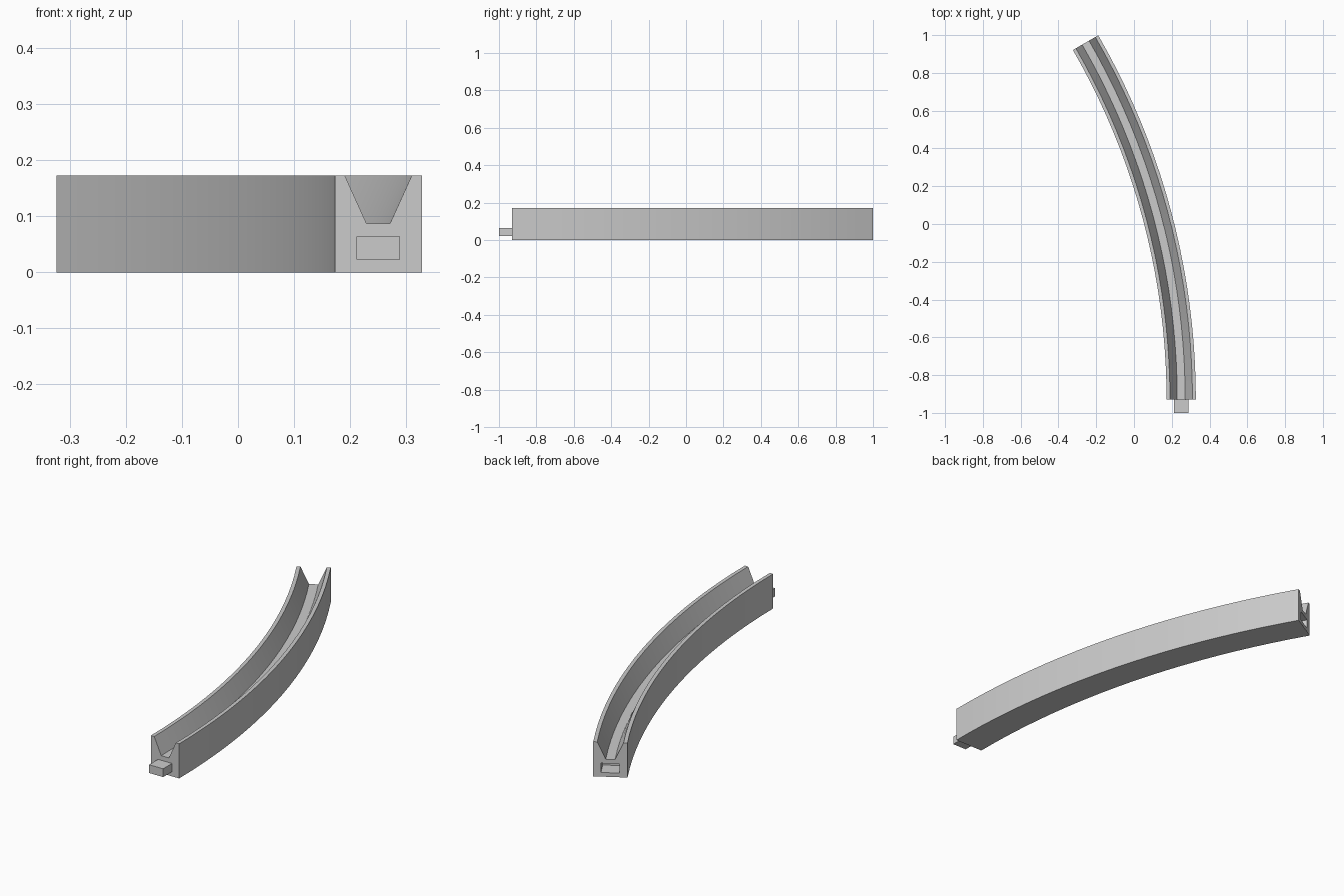
import bpy
import bmesh
import math
from mathutils import Matrix, Vector

old = bpy.data.objects.get("Cube")
if old:
    bpy.data.objects.remove(old, do_unlink=True)

RADIUS, SWEEP, SEGMENTS = 3.78, math.radians(30), 20
START = Vector((0.25, -0.93, 0))
PIVOT = START - Vector((RADIUS, 0, 0))

grey = bpy.data.materials.new("light grey")
grey.use_nodes = True
grey.diffuse_color = (0.6, 0.6, 0.6, 1)
grey.node_tree.nodes["Principled BSDF"].inputs["Base Color"].default_value = (0.6, 0.6, 0.6, 1)


def make_object(name, bm):
    bmesh.ops.recalc_face_normals(bm, faces=bm.faces)
    mesh = bpy.data.meshes.new(name)
    bm.to_mesh(mesh)
    bm.free()
    mesh.materials.append(grey)
    obj = bpy.data.objects.new(name, mesh)
    bpy.context.collection.objects.link(obj)
    return obj


def activate(obj):
    bpy.ops.object.select_all(action='DESELECT')
    obj.select_set(True)
    bpy.context.view_layer.objects.active = obj


def along(angle):
    """Frame on the arc: local x points outward, local y along the track."""
    return Matrix.Translation(PIVOT) @ Matrix.Rotation(angle, 4, 'Z') @ Matrix.Translation((RADIUS, 0, 0))


def make_box(name, size, centre, frame):
    bm = bmesh.new()
    bmesh.ops.create_cube(bm, size=1)
    bm.transform(frame @ Matrix.Translation(centre) @ Matrix.Diagonal((*size, 1)))
    return make_object(name, bm)


# Curved channel: one grooved cross-section swept round the arc
half = [(0.0775, 0), (0.0775, 0.172), (0.0595, 0.172), (0.021, 0.087)]
profile = half + [(-x, z) for x, z in reversed(half)]
bm = bmesh.new()
rings = [[bm.verts.new(along(SWEEP * i / SEGMENTS) @ Vector((x, 0, z))) for x, z in profile]
         for i in range(SEGMENTS + 1)]
count = len(profile)
for a, b in zip(rings, rings[1:]):
    for j in range(count):
        k = (j + 1) % count
        bm.faces.new((a[j], a[k], b[k], b[j]))
for ring in (rings[0], rings[-1]):
    bm.faces.new(ring)
track = make_object("curved_track", bm)

# Socket cut into the far end
cutter = make_box("socket_cutter", (0.084, 0.16, 0.046), (0, 0, 0.0435), along(SWEEP))
cutter.hide_render = True
cut = track.modifiers.new("socket", 'BOOLEAN')
cut.operation = 'DIFFERENCE'
cut.solver = 'EXACT'
cut.object = cutter
activate(track)
bpy.ops.object.modifier_apply(modifier=cut.name)
bpy.data.objects.remove(cutter, do_unlink=True)
bpy.ops.object.shade_smooth_by_angle(angle=math.radians(30))

# Connecting tongue on the near end
make_box("connector_tongue", (0.077, 0.07, 0.041), (0, -0.035, 0.0435), along(0))
